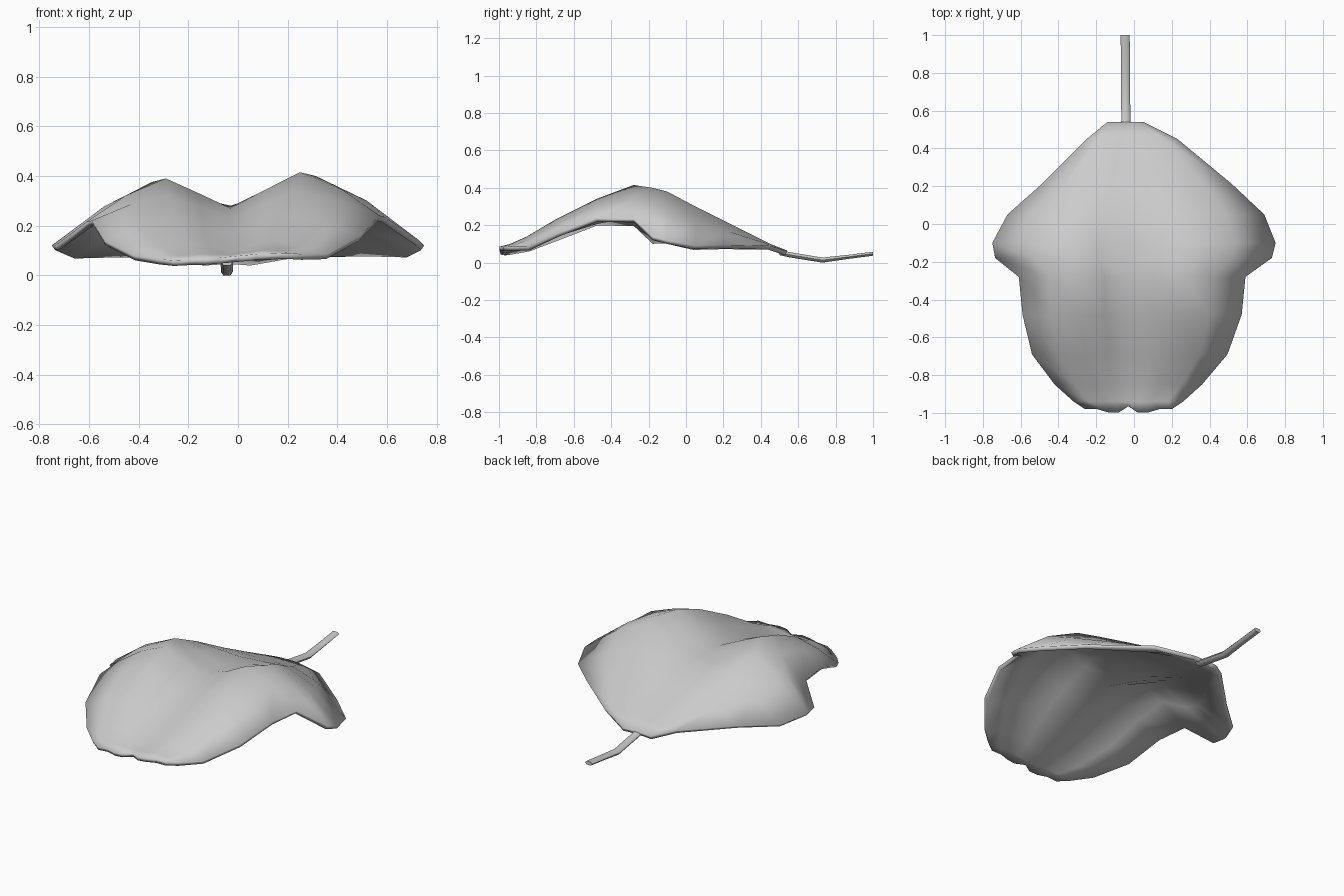
import bpy, bmesh

if "Cube" in bpy.data.objects:
    bpy.data.objects.remove(bpy.data.objects["Cube"])


def make_object(name, bm):
    bmesh.ops.recalc_face_normals(bm, faces=bm.faces)
    mesh = bpy.data.meshes.new(name)
    bm.to_mesh(mesh)
    bm.free()
    ob = bpy.data.objects.new(name, mesh)
    bpy.context.collection.objects.link(ob)
    return ob


def smooth(ob, angle):
    bpy.ops.object.select_all(action='DESELECT')
    bpy.context.view_layer.objects.active = ob
    ob.select_set(True)
    bpy.ops.object.shade_smooth_by_angle(angle=angle)


def lerp(a, b, t):
    return a + (b - a) * t


# Leaf cross-sections, back to front:
# y, left x, right x, then z of left edge, left hump, mid rib, right hump, right edge
SECTIONS = [
    (0.54, -0.14, 0.05, .06, .065, .065, .065, .06),
    (0.45, -0.25, 0.23, .09, .10, .10, .10, .09),
    (0.21, -0.49, 0.52, .09, .21, .21, .22, .095),
    (0.05, -0.67, 0.69, .085, .29, .275, .30, .09),
    (-0.10, -0.75, 0.75, .12, .355, .28, .38, .12),
    (-0.18, -0.735, 0.73, .12, .375, .275, .40, .14),
    (-0.28, -0.61, 0.59, .215, .39, .27, .415, .235),
    (-0.48, -0.59, 0.57, .22, .325, .23, .34, .24),
    (-0.69, -0.54, 0.495, .14, .225, .165, .235, .16),
    (-0.85, -0.42, 0.36, .08, .13, .10, .14, .085),
    (-0.94, -0.32, 0.26, .065, .085, .08, .10, .085),
    (-0.98, -0.26, 0.20, .06, .065, .075, .085, .09),
]
RIB_X = -0.03

bm = bmesh.new()
rows = []
for y, xl, xr, zl, hl, rib, hr, zr in SECTIONS:
    zs = [zl, lerp(zl, hl, .62), hl, lerp(hl, rib, .5), rib,
          lerp(hr, rib, .5), hr, lerp(zr, hr, .62), zr]
    ts = [1, .72, .45, .22, 0, .22, .45, .72, 1]
    row = []
    for i, (t, z) in enumerate(zip(ts, zs)):
        x = lerp(RIB_X, xl if i < 4 else xr, t)
        # rounded lobes with a notch at the front edge
        yy = y
        if y < -0.97:
            yy = y - (.018 if 0 < t < .6 else 0) + (.015 if t == 0 else 0)
        row.append(bm.verts.new((x, yy, z)))
    rows.append(row)
for a, b in zip(rows, rows[1:]):
    for i in range(8):
        bm.faces.new((a[i], b[i], b[i + 1], a[i + 1]))
leaf = make_object("leaf_blade", bm)
if leaf.data.polygons[40].normal.z < 0:
    leaf.data.flip_normals()
solid = leaf.modifiers.new("thickness", 'SOLIDIFY')
solid.thickness = 0.024
solid.offset = -1
smooth(leaf, 1.3)

# Stem: y, bottom z, top z, centre x
STEM = [(0.50, .04, .068, -0.045), (0.56, .027, .055, -0.043),
        (0.73, .0, .027, -0.045), (0.87, .02, .042, -0.045),
        (1.0, .037, .058, -0.047)]
bm = bmesh.new()
rings = []
for y, z0, z1, cx in STEM:
    w = 0.024
    zm = (z0 + z1) / 2
    pts = [(-w, zm), (-w * .6, z0), (w * .6, z0), (w, zm), (w * .6, z1), (-w * .6, z1)]
    rings.append([bm.verts.new((cx + x, y, z)) for x, z in pts])
for a, b in zip(rings, rings[1:]):
    for i in range(6):
        j = (i + 1) % 6
        bm.faces.new((a[i], a[j], b[j], b[i]))
bm.faces.new(rings[0])
bm.faces.new(rings[-1])
smooth(make_object("stem", bm), 1.1)
